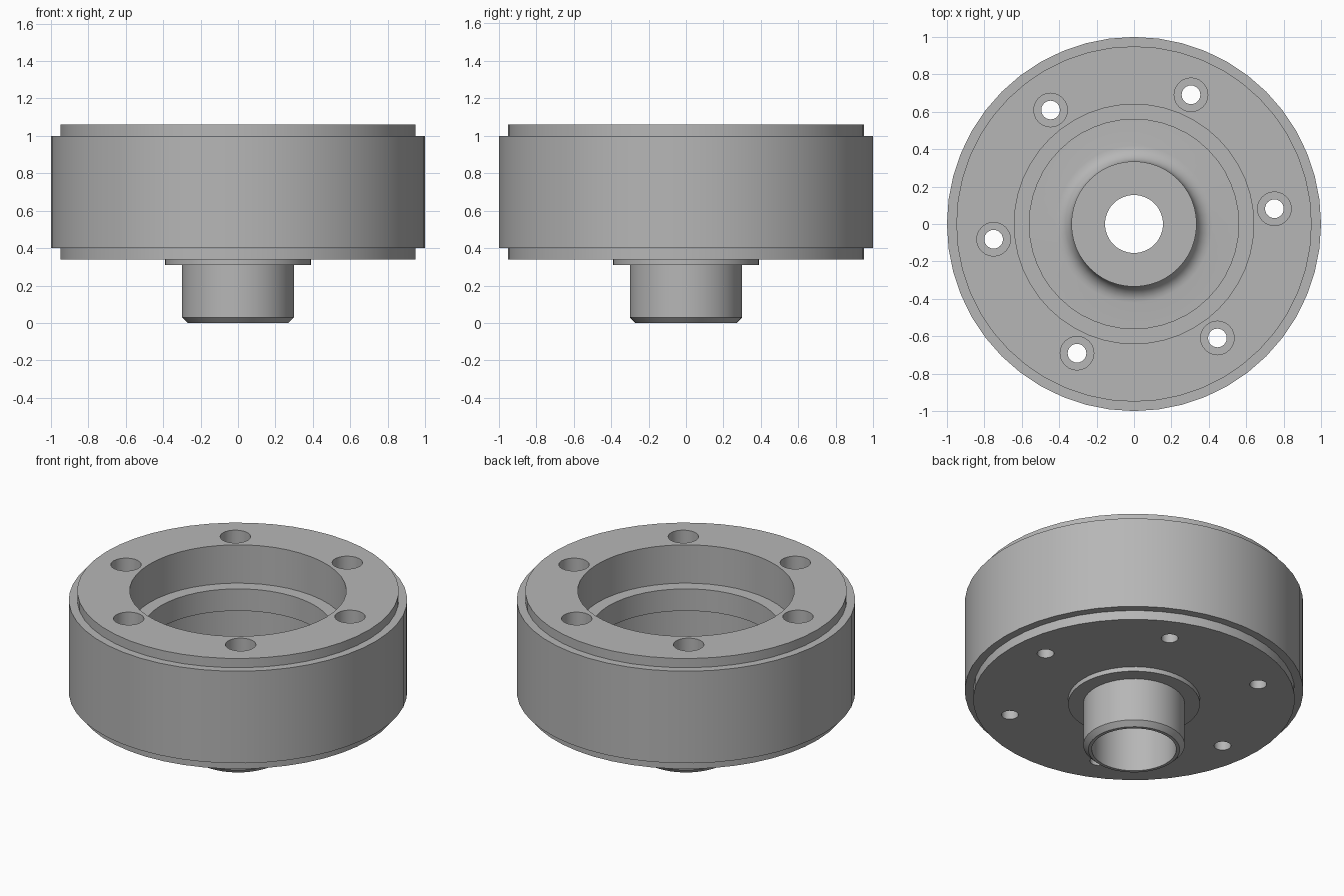
import bpy, bmesh, math

if "Cube" in bpy.data.objects:
    bpy.data.objects.remove(bpy.data.objects["Cube"])

SIDES = 48

grey = bpy.data.materials.new("plain_grey")
grey.diffuse_color = (0.47, 0.47, 0.47, 1)
grey.use_nodes = True
grey.node_tree.nodes["Principled BSDF"].inputs["Base Color"].default_value = grey.diffuse_color


def lathe(name, profile, sides, centre=(0, 0)):
    """Revolve a closed (radius, z) profile about a vertical axis."""
    bm = bmesh.new()
    rings = []
    for i in range(sides):
        a = 2 * math.pi * i / sides
        rings.append([bm.verts.new((centre[0] + r * math.cos(a),
                                    centre[1] + r * math.sin(a), z))
                      for r, z in profile])
    n = len(profile)
    for i in range(sides):
        p, q = rings[i], rings[(i + 1) % sides]
        for j in range(n):
            k = (j + 1) % n
            if profile[j][0] == 0 and profile[k][0] == 0:
                continue
            bm.faces.new((p[j], q[j], q[k], p[k]))
    bmesh.ops.remove_doubles(bm, verts=bm.verts, dist=1e-5)
    bmesh.ops.recalc_face_normals(bm, faces=bm.faces)
    mesh = bpy.data.meshes.new(name)
    bm.to_mesh(mesh)
    bm.free()
    mesh.materials.append(grey)
    ob = bpy.data.objects.new(name, mesh)
    bpy.context.collection.objects.link(ob)
    return ob


# Housing section: stub and rim outside, stepped cup with filleted boss inside
FLOOR, FILLET = 0.44, 0.085
outside = [(0.25, 0.0), (0.27, 0.0), (0.30, 0.03), (0.30, 0.31), (0.39, 0.31),
           (0.39, 0.34), (0.95, 0.34), (0.95, 0.40), (1.0, 0.40), (1.0, 1.0),
           (0.95, 1.0), (0.95, 1.06)]
cup = [(0.64, 1.06), (0.64, 0.81), (0.56, 0.81), (0.56, 0.667),
       (0.61, 0.667), (0.61, FLOOR)]
fillet = [(0.335 + FILLET * (1 - math.sin(t)), FLOOR + FILLET * (1 - math.cos(t)))
          for t in (math.pi / 2 * i / 6 for i in range(7))]
bore = [(0.335, 0.58), (0.155, 0.58), (0.155, 0.50), (0.25, 0.50)]
housing = lathe("housing", outside + cup + fillet + bore, SIDES)

# Six counterbored screw holes
for i in range(6):
    a = math.radians(6.2 + 60 * i)
    cutter = lathe("screw_hole_cutter",
                   [(0, 0.2), (0.05, 0.2), (0.05, 0.81), (0.09, 0.81), (0.09, 1.2), (0, 1.2)],
                   24, (0.755 * math.cos(a), 0.755 * math.sin(a)))
    cutter.hide_render = True
    mod = housing.modifiers.new("screw_hole", 'BOOLEAN')
    mod.operation = 'DIFFERENCE'
    mod.solver = 'EXACT'
    mod.object = cutter
    bpy.context.view_layer.objects.active = housing
    bpy.ops.object.modifier_apply(modifier=mod.name)
    bpy.data.objects.remove(cutter, do_unlink=True)

bpy.ops.object.select_all(action='DESELECT')
housing.select_set(True)
bpy.context.view_layer.objects.active = housing
bpy.ops.object.shade_smooth_by_angle(angle=math.radians(30))
